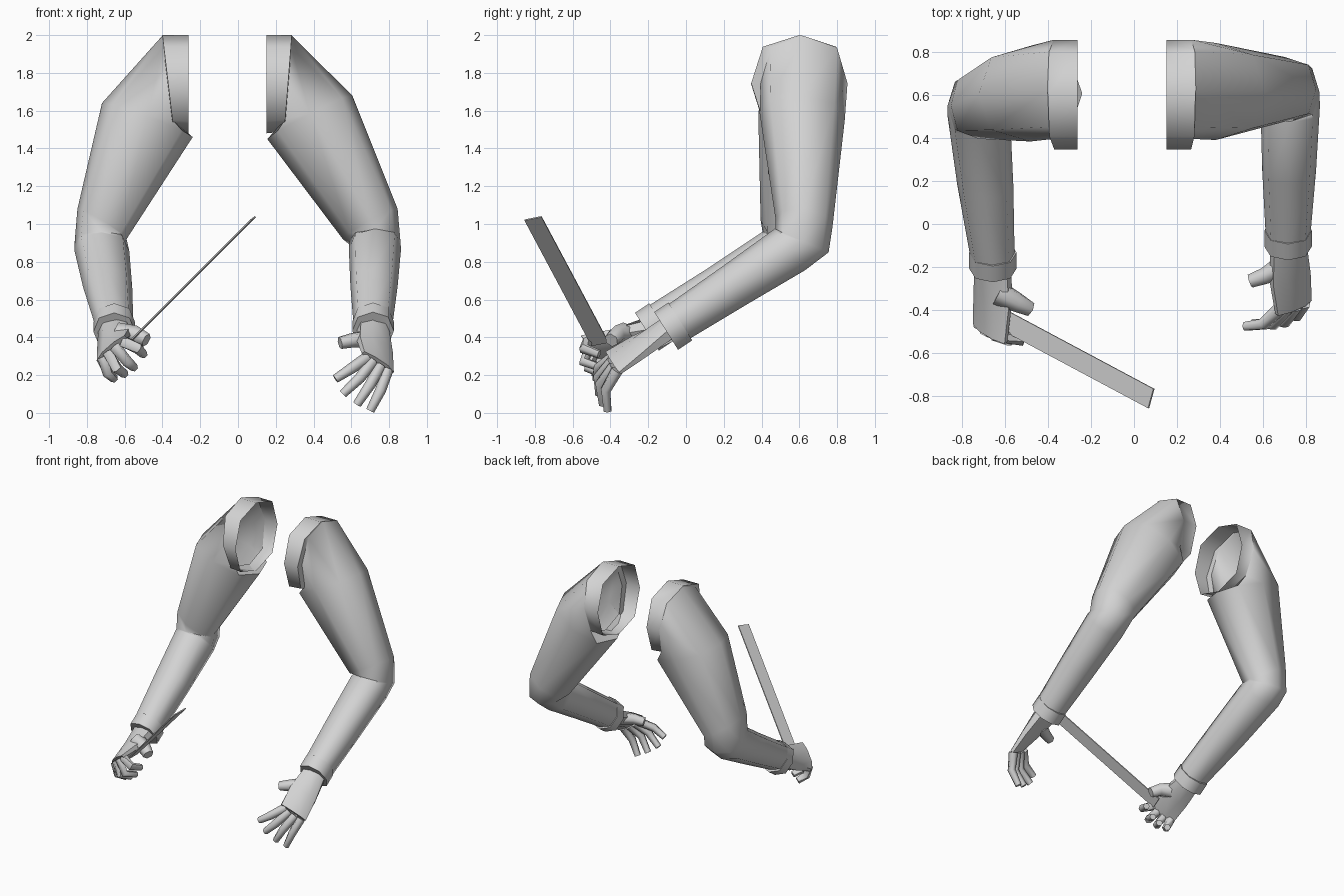
import bpy, bmesh, math
from mathutils import Vector

if "Cube" in bpy.data.objects:
    bpy.data.objects.remove(bpy.data.objects["Cube"])

grey = bpy.data.materials.new("plain grey")
grey.diffuse_color = (0.65, 0.65, 0.65, 1)
grey.use_nodes = True
grey.node_tree.nodes["Principled BSDF"].inputs["Base Color"].default_value = grey.diffuse_color


def finish(name, bm, angle=35):
    bmesh.ops.recalc_face_normals(bm, faces=bm.faces)
    mesh = bpy.data.meshes.new(name)
    bm.to_mesh(mesh)
    bm.free()
    mesh.materials.append(grey)
    obj = bpy.data.objects.new(name, mesh)
    bpy.context.collection.objects.link(obj)
    bpy.ops.object.select_all(action='DESELECT')
    obj.select_set(True)
    bpy.context.view_layer.objects.active = obj
    bpy.ops.object.shade_smooth_by_angle(angle=math.radians(angle))
    return obj


def loft(name, rings, sides=8, cap_start=True, cap_end=True, angle=35, power=1.0):
    """Skin rings, each a centre and two half-axes; power under 1 squares them off."""
    def full(x):
        return 0 if abs(x) < 1e-6 else math.copysign(abs(x) ** power, x)

    bm = bmesh.new()
    loops = []
    for c, u, v in rings:
        c, u, v = Vector(c), Vector(u), Vector(v)
        turns = [2 * math.pi * i / sides for i in range(sides)]
        loops.append([bm.verts.new(c + u * full(math.cos(t)) + v * full(math.sin(t)))
                      for t in turns])
    for a, b in zip(loops, loops[1:]):
        for i in range(sides):
            j = (i + 1) % sides
            bm.faces.new((a[i], a[j], b[j], b[i]))
    if cap_start:
        bm.faces.new(loops[0])
    if cap_end:
        bm.faces.new(loops[-1])
    return finish(name, bm, angle)


def tube(name, points, radii, sides=6):
    """Tapering limb along a short path."""
    pts = [Vector(p) for p in points]
    rings = []
    for i, p in enumerate(pts):
        d = (pts[min(i + 1, len(pts) - 1)] - pts[max(i - 1, 0)]).normalized()
        u = d.cross(Vector((0.6, -0.5, -0.6))).normalized()
        rings.append((p, u * radii[i], d.cross(u) * radii[i]))
    return loft(name, rings, sides, angle=62)


# Sleeves: armhole, band edge and step, upper arm, three elbow rings, forearm, wrist
# Each ring: centre xyz, inward half-axis (x, z), backward half-axis (y, z)
sleeves = {
    "left": [
        (-.263, .60, 1.74, 0, -.26, .255, 0),
        (-.37, .60, 1.745, .03, -.255, .255, 0),
        (-.372, .625, 1.745, .03, -.25, .23, 0),
        (-.48, .605, 1.55, .24, -.09, .222, -.02),
        (-.72, .55, 1.00, .13, -.08, .155, -.02),
        (-.725, .55, .90, .14, 0, .145, -.06),
        (-.72, .50, .855, .145, 0, .10, -.10),
        (-.69, .18, .665, .13, 0, .065, -.10),
        (-.657, -.15, .475, .103, 0, .055, -.088)],
    "right": [
        (.15, .60, 1.74, 0, -.26, .255, 0),
        (.265, .60, 1.745, -.02, -.255, .255, 0),
        (.267, .625, 1.745, -.02, -.25, .23, 0),
        (.38, .615, 1.565, -.225, -.115, .225, -.02),
        (.70, .625, 1.00, -.145, -.08, .15, -.02),
        (.725, .615, .91, -.135, 0, .14, -.06),
        (.725, .55, .865, -.138, 0, .08, -.11),
        (.72, .25, .67, -.125, 0, .065, -.10),
        (.715, -.05, .475, -.104, 0, .057, -.09)],
}
for side, rows in sleeves.items():
    loft(side + "_sleeve",
         [((x, y, z), (ux, 0, uz), (0, vy, vz)) for x, y, z, ux, uz, vy, vz in rows],
         cap_start=False, angle=58, power=.8)

# Cuffs: short wider bands around the wrists
for side, x, y, z in (("left", -.655, -.207, .43), ("right", .715, -.105, .434)):
    back = (x, y + .075, z + .05)
    u, v = Vector((.11, 0, 0)), Vector((0, .063, -.10))
    loft(side + "_cuff", [(back, u * .92, v * .92), (back, u, v),
                          ((x, y, z), u, v), ((x, y, z), u * .8, v * .8)],
         angle=50, power=.9)

# Palms: wrist, middle and knuckle rings
loft("right_palm", [
    ((.715, -.08, .45), (.085, 0, 0), (0, .035, -.06)),
    ((.725, -.25, .35), (.095, .02, -.03), (.01, .03, -.045)),
    ((.74, -.385, .265), (.085, .03, -.05), (.01, .025, -.03))], angle=50, power=.85)
loft("left_palm", [
    ((-.655, -.18, .445), (.085, 0, 0), (0, .035, -.06)),
    ((-.655, -.34, .385), (.09, -.02, .03), (-.01, .035, -.05)),
    ((-.668, -.505, .335), (.08, -.04, .06), (-.01, .03, -.04))], angle=50, power=.85)

# Fingers: open on the right hand, curled on the left
fingers = {
    "right_index_finger": ((.68, -.39, .29), (.60, -.465, .235), (.515, -.475, .18)),
    "right_middle_finger": ((.71, -.39, .27), (.645, -.465, .185), (.555, -.46, .10)),
    "right_ring_finger": ((.75, -.38, .245), (.70, -.455, .15), (.63, -.44, .045)),
    "right_little_finger": ((.79, -.365, .225), (.755, -.425, .12), (.70, -.415, .012)),
    "left_index_finger": ((-.61, -.52, .38), (-.53, -.54, .34), (-.50, -.46, .31)),
    "left_middle_finger": ((-.65, -.51, .35), (-.585, -.54, .27), (-.55, -.45, .24)),
    "left_ring_finger": ((-.69, -.49, .32), (-.64, -.515, .235), (-.60, -.44, .205)),
    "left_little_finger": ((-.72, -.46, .29), (-.69, -.475, .21), (-.655, -.42, .18)),
}
for name, path in fingers.items():
    tube(name, path, (.032, .029, .023))

# Thumbs
tube("right_thumb", ((.69, -.19, .39), (.61, -.24, .385), (.54, -.265, .37)), (.05, .04, .033))
tube("left_thumb", ((-.63, -.32, .42), (-.54, -.365, .415), (-.485, -.395, .385)), (.06, .048, .038))

# Blade: thin flat strip held in the left hand
start, end = Vector((-.585, -.455, .365)), Vector((.08, -.81, 1.03))
half = Vector((.0125, .045, .009))
thick = (end - start).cross(half).normalized() * .004
bm = bmesh.new()
near, far = [[bm.verts.new(p + half * s + thick * t)
              for s, t in ((-1, -1), (1, -1), (1, 1), (-1, 1))] for p in (start, end)]
bm.faces.new(near)
bm.faces.new(far)
for i in range(4):
    j = (i + 1) % 4
    bm.faces.new((near[i], near[j], far[j], far[i]))
finish("blade", bm)
